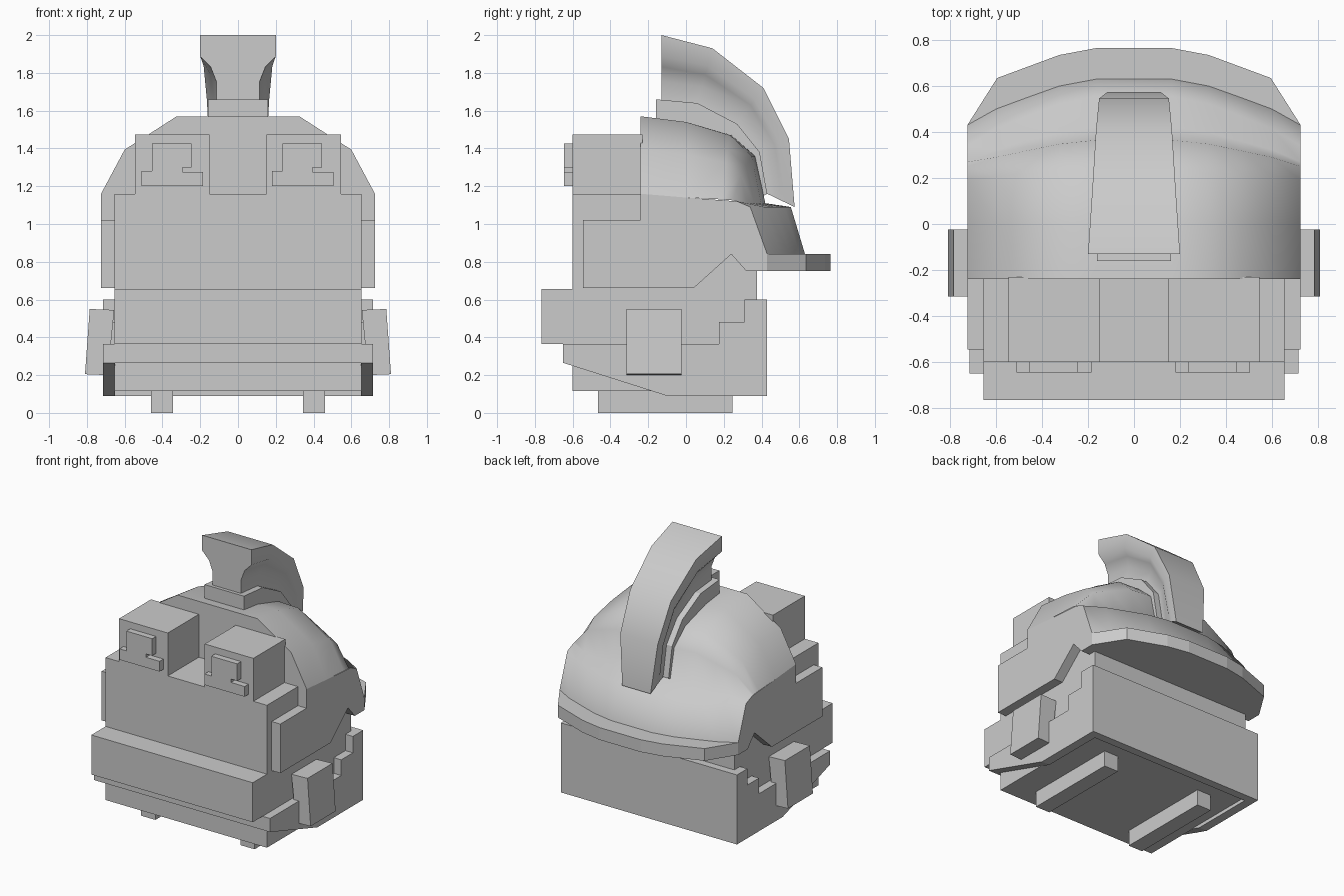
import bpy
import bmesh
from math import radians

if "Cube" in bpy.data.objects:
    bpy.data.objects.remove(bpy.data.objects["Cube"], do_unlink=True)

grey = bpy.data.materials.new("plain_grey")
grey.use_nodes = True
colour = (0.6, 0.6, 0.6, 1)
grey.diffuse_color = colour
grey.node_tree.nodes["Principled BSDF"].inputs["Base Color"].default_value = colour


def finish(name, bm, smooth=None):
    bmesh.ops.recalc_face_normals(bm, faces=bm.faces)
    mesh = bpy.data.meshes.new(name)
    bm.to_mesh(mesh)
    bm.free()
    mesh.materials.append(grey)
    ob = bpy.data.objects.new(name, mesh)
    bpy.context.collection.objects.link(ob)
    if smooth:
        bpy.ops.object.select_all(action='DESELECT')
        ob.select_set(True)
        bpy.context.view_layer.objects.active = ob
        bpy.ops.object.shade_smooth_by_angle(angle=radians(smooth))
    return ob


def loft(name, rings, smooth=None):
    """Skin closed rings of equal length and cap both ends."""
    bm = bmesh.new()
    rows = [[bm.verts.new(p) for p in ring] for ring in rings]
    n = len(rows[0])
    for a, b in zip(rows, rows[1:]):
        for i in range(n):
            j = (i + 1) % n
            bm.faces.new((a[i], a[j], b[j], b[i]))
    bm.faces.new(rows[0])
    bm.faces.new(rows[-1])
    return finish(name, bm, smooth)


def extrude_x(name, outline, x0, x1):
    return loft(name, [[(x, y, z) for y, z in outline] for x in (x0, x1)])


def extrude_y(name, outline, y0, y1):
    return loft(name, [[(x, y, z) for x, z in outline] for y in (y0, y1)])


def box(name, x0, x1, y0, y1, z0, z1):
    return extrude_x(name, [(y0, z0), (y1, z0), (y1, z1), (y0, z1)], x0, x1)


# Head block with protruding upper lip
extrude_x("head", [(-.6, .115), (.375, .115), (.375, .85), (-.2, 1), (-.2, 1.16),
                   (-.6, 1.16), (-.6, .655), (-.765, .655), (-.765, .365), (-.6, .365)],
          -.655, .655)

# Lower jaw: front lip, back plate, stepped side plates
box("lower_lip", -.715, .715, -.65, -.59, .265, .365)
box("jaw_back", -.715, .715, .37, .43, .09, .6)
jaw_side = [(-.65, .365), (.175, .365), (.175, .48), (.31, .48), (.31, .6),
            (.43, .6), (.43, .09), (-.1, .09), (-.65, .265)]
cheek = [(-.545, .66), (.04, .66), (.24, .84), (.43, .84), (.34, 1.09), (.27, 1.12),
         (0, 1.14), (-.24, 1.16), (-.24, 1.02), (-.545, 1.02)]
ear = [(.785, .55), (.81, .205), (.69, .2), (.655, .545)]
for side, s in (("left", 1), ("right", -1)):
    extrude_x(side + "_jaw_plate", jaw_side, .65 * s, .715 * s)
    extrude_x(side + "_cheek_guard", cheek, .65 * s, .725 * s)
    extrude_y(side + "_ear", [(x * s, z) for x, z in ear], -.315, -.025)
    box(side + "_foot", .345 * s, .46 * s, -.465, .245, 0, .12)
    box(side + "_eye", .15 * s, .545 * s, -.6, -.23, 1.1, 1.475)

# Pupils share one outline, shifted sideways rather than mirrored
pupil = [(.18, 1.2), (.18, 1.28), (.235, 1.28), (.235, 1.425), (.445, 1.425),
         (.445, 1.3), (.395, 1.3), (.395, 1.275), (.505, 1.275), (.505, 1.2)]
for side, shift in (("left", 0), ("right", -.69)):
    extrude_y(side + "_pupil", [(x + shift, z) for x, z in pupil], -.645, -.59)

# Helmet dome: each row runs from the centre (y, z) to the side (y, z)
columns = [(.725, 1, 1), (.6, .65, .43), (.465, .4, .22), (.325, .15, 0), (.165, 0, 0)]
rows = [(-.24, 1.57, -.24, 1.16), (0, 1.54, 0, 1.14), (.24, 1.47, .19, 1.13),
        (.365, 1.36, .25, 1.125), (.42, 1.11, .27, 1.12), (.555, 1.09, .34, 1.09),
        (.63, .84, .43, .84)]
bm = bmesh.new()
grid = []
for yc, zc, ys, zs in rows:
    half = [(x, yc + (ys - yc) * ty, zc + (zs - zc) * tz) for x, ty, tz in columns]
    full = half + [(-x, y, z) for x, y, z in reversed(half)]
    grid.append([bm.verts.new(p) for p in full])
for a, b in zip(grid, grid[1:]):
    for i in range(len(a) - 1):
        bm.faces.new((a[i], a[i + 1], b[i + 1], b[i]))
bm.faces.new(grid[0])
finish("helmet_dome", bm, 85)

# Neck brim, chamfered at its front ends
brim = [(.725, .43), (.595, .635), (.325, .735), (.165, .765)]
brim += [(-x, y) for x, y in reversed(brim)]
loft("neck_brim", [[(.725, y, z)] + [(bx, by, z) for bx, by in brim] + [(-.725, y, z)]
                   for y, z in ((.32, .75), (.24, .84))])

# Crest holder strip following the dome
ridge = [(-.16, 1.66), (.06, 1.64), (.27, 1.53), (.39, 1.38), (.43, 1.16)]
extrude_x("crest_holder", ridge + [(.36, 1.12), (.3, 1.3), (.2, 1.42), (-.16, 1.5)], -.16, .16)

# Crest: flared section swept from the front top to the lower back
outer = [(-.13, 2), (.14, 1.93), (.41, 1.72), (.545, 1.45), (.575, 1.09)]
flare = [(0, .115), (.3, .115), (.52, .145), (.68, 0), (1, 0)]
rings = []
for (yi, zi), (yo, zo), width in zip([(-.13, 1.65)] + ridge[1:], outer,
                                     (.2, .182, .165, .152, .115)):
    half = [(min(w or width, width), yi + (yo - yi) * t, zi + (zo - zi) * t)
            for t, w in flare]
    rings.append(half + [(-x, y, z) for x, y, z in reversed(half)])
loft("crest", rings, 50)
